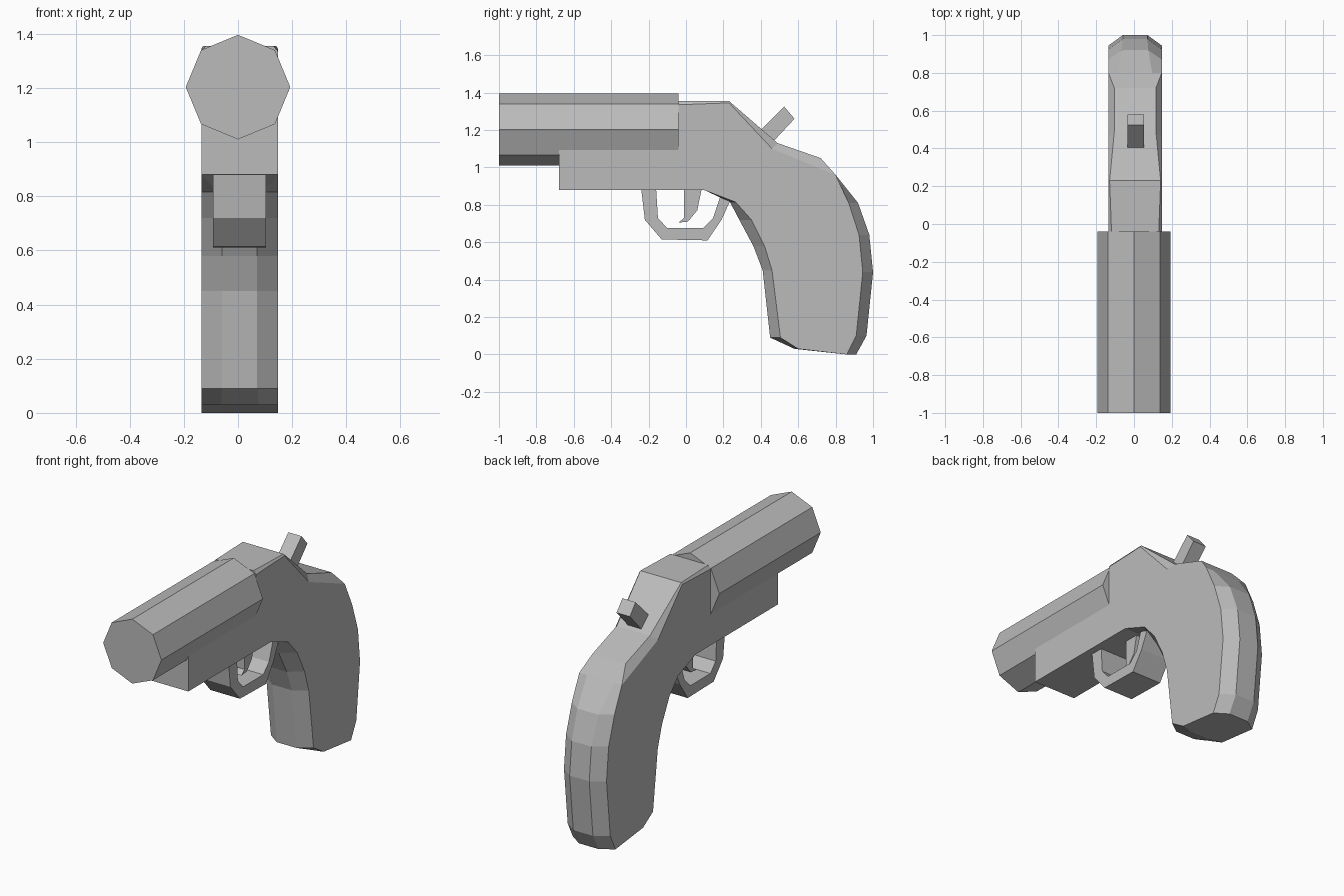
import bpy, bmesh, math
from mathutils import Matrix

cube = bpy.data.objects.get("Cube")
if cube:
    bpy.data.objects.remove(cube, do_unlink=True)

grey = bpy.data.materials.new("plain grey")
grey.use_nodes = True
COLOUR = (0.5, 0.5, 0.5, 1)
grey.diffuse_color = COLOUR
grey.node_tree.nodes["Principled BSDF"].inputs["Base Color"].default_value = COLOUR
MID = 0.006  # sideways centre of the frame


def finish(name, bm):
    bmesh.ops.remove_doubles(bm, verts=bm.verts, dist=0.0005)
    bmesh.ops.recalc_face_normals(bm, faces=bm.faces)
    mesh = bpy.data.meshes.new(name)
    bm.to_mesh(mesh)
    bm.free()
    mesh.materials.append(grey)
    obj = bpy.data.objects.new(name, mesh)
    bpy.context.collection.objects.link(obj)
    return obj


def loft(name, rings):
    """Join profile rings, each (x, [(y, z), ...]), and cap both ends."""
    bm = bmesh.new()
    loops = [[bm.verts.new((x if not callable(x) else x(i), y, z))
              for i, (y, z) in enumerate(pts)] for x, pts in rings]
    n = len(loops[0])
    for a, b in zip(loops, loops[1:]):
        for i in range(n):
            j = (i + 1) % n
            bm.faces.new((a[i], a[j], b[j], b[i]))
    bm.faces.new(loops[0])
    bm.faces.new(loops[-1])
    return finish(name, bm)


def plate(name, profile, half, centre=MID):
    return loft(name, [(centre - half, profile), (centre + half, profile)])


# Barrel: eight-sided, pointing forward
bm = bmesh.new()
bmesh.ops.create_cone(bm, cap_ends=True, segments=8, radius1=0.193, radius2=0.193,
                      depth=0.96, matrix=Matrix.Translation((0, -0.52, 1.203))
                      @ Matrix.Rotation(math.pi / 2, 4, "X"))
finish("barrel", bm)

# Frame and grip: side outline, chamfered ridge outline, ridge half width
W = 0.141
outline = [
    ((-0.68, 0.88), None, W), ((-0.68, 1.095), None, W), ((-0.04, 1.095), None, W),
    ((-0.04, 1.335), (-0.04, 1.355), 0.125), ((0.23, 1.345), (0.23, 1.355), 0.135),
    ((0.46, 1.10), (0.49, 1.13), 0.11), ((0.80, 0.96), (0.72, 1.05), 0.11),
    ((0.80, 0.96), (0.80, 0.96), 0.09), ((0.87, 0.81), (0.92, 0.81), 0.07),
    ((0.925, 0.64), (0.98, 0.64), 0.065), ((0.945, 0.44), (1.0, 0.44), 0.065),
    ((0.91, 0.10), (0.965, 0.10), 0.065), ((0.86, 0.0), (0.91, 0.0), 0.065),
    ((0.60, 0.03), (0.58, 0.03), 0.07), ((0.505, 0.09), (0.45, 0.09), 0.065),
    ((0.46, 0.45), (0.41, 0.45), 0.065), ((0.42, 0.58), (0.36, 0.58), 0.065),
    ((0.35, 0.72), (0.285, 0.72), 0.065), ((0.265, 0.815), (0.235, 0.815), 0.08),
    ((0.10, 0.878), None, W),
]
side = [s for s, _, _ in outline]
ridge = [r or s for s, r, _ in outline]
loft("frame_and_grip", [
    (MID - W, side),
    (lambda i: MID - outline[i][2], ridge),
    (lambda i: MID + outline[i][2], ridge),
    (MID + W, side)])

# Trigger guard: angular open loop under the frame
plate("trigger_guard", [
    (-0.24, 0.89), (-0.22, 0.72), (-0.13, 0.615), (0.115, 0.61), (0.19, 0.72),
    (0.24, 0.83), (0.185, 0.85), (0.145, 0.73), (0.09, 0.675), (-0.10, 0.675),
    (-0.15, 0.73), (-0.16, 0.89)], 0.098)

# Trigger
plate("trigger", [
    (-0.01, 0.89), (-0.01, 0.73), (-0.04, 0.705), (0.01, 0.71),
    (0.06, 0.77), (0.085, 0.89)], 0.045)

# Hammer: tilted block behind the frame
plate("hammer", [(0.38, 1.18), (0.525, 1.325), (0.58, 1.26), (0.44, 1.11)], 0.044, 0.01)
